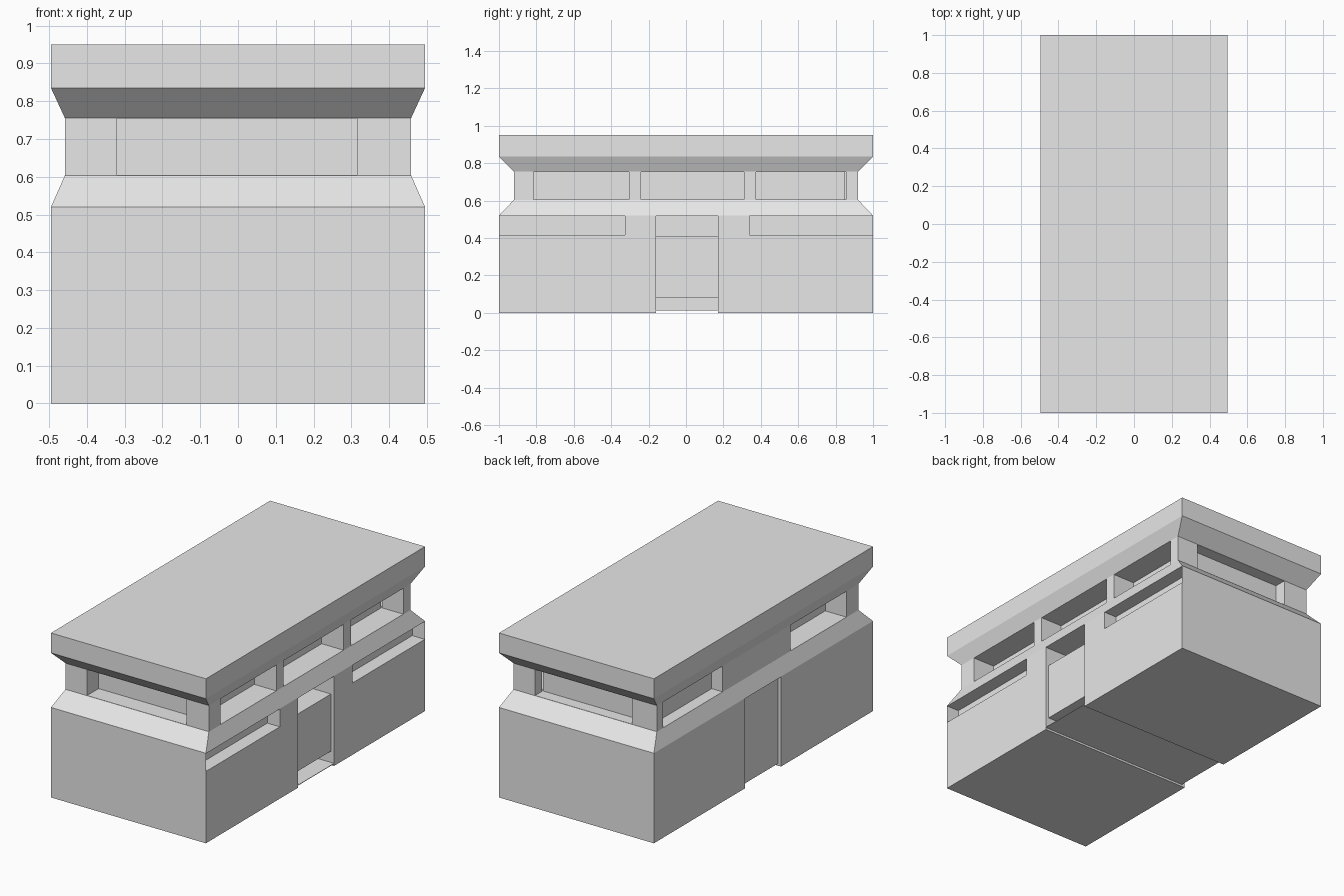
import bpy
import bmesh

cube = bpy.data.objects.get("Cube")
if cube:
    bpy.data.objects.remove(cube, do_unlink=True)

concrete = bpy.data.materials.new("concrete_grey")
concrete.use_nodes = True
grey = (0.8, 0.8, 0.8, 1)
concrete.diffuse_color = grey
concrete.node_tree.nodes["Principled BSDF"].inputs["Base Color"].default_value = grey


def make_object(name, bm):
    bmesh.ops.recalc_face_normals(bm, faces=bm.faces)
    mesh = bpy.data.meshes.new(name)
    bm.to_mesh(mesh)
    bm.free()
    obj = bpy.data.objects.new(name, mesh)
    bpy.context.collection.objects.link(obj)
    return obj


def stacked_rings(name, levels):
    """Rectangular rings (half x, half y, z) joined into a closed solid."""
    bm = bmesh.new()
    rings = [[bm.verts.new((sx * hx, sy * hy, z))
              for sx, sy in ((-1, -1), (1, -1), (1, 1), (-1, 1))]
             for hx, hy, z in levels]
    bm.faces.new(rings[0])
    bm.faces.new(rings[-1])
    for low, high in zip(rings, rings[1:]):
        for i in range(4):
            j = (i + 1) % 4
            bm.faces.new((low[i], low[j], high[j], high[i]))
    return make_object(name, bm)


def cut(target, x, y, z):
    """Subtract a box given by its ranges, then drop the cutter."""
    cutter = stacked_rings("cutter", [((x[1] - x[0]) / 2, (y[1] - y[0]) / 2, h) for h in z])
    cutter.location = (sum(x) / 2, sum(y) / 2, 0)
    cutter.hide_render = True
    mod = target.modifiers.new("opening", 'BOOLEAN')
    mod.operation = 'DIFFERENCE'
    mod.solver = 'EXACT'
    mod.object = cutter
    bpy.context.view_layer.update()
    bpy.context.view_layer.objects.active = target
    bpy.ops.object.modifier_apply(modifier=mod.name)
    bpy.data.objects.remove(cutter, do_unlink=True)


# Body: base block, sloped sill, window band, flared eave and flat roof
W, L = 0.495, 1.0
NECK_W, NECK_L = 0.458, 0.92
OUT = 1.2
body = stacked_rings("bunker_body", [
    (W, L, 0), (W, L, 0.52), (NECK_W, NECK_L, 0.604),
    (NECK_W, NECK_L, 0.755), (W, L, 0.835), (W, L, 0.95)])
body.data.materials.append(concrete)

# Window band openings
band = (0.605, 0.754)
for y in ((-0.815, -0.305), (-0.24, 0.31), (0.375, 0.855)):
    cut(body, (NECK_W - 0.14, OUT), y, band)
cut(body, (-OUT, -NECK_W + 0.135), (-0.81, -0.30), band)
cut(body, (-OUT, -NECK_W + 0.07), (0.32, 0.865), band)
cut(body, (-0.32, 0.315), (-OUT, -NECK_L + 0.105), band)
cut(body, (-0.30, 0.32), (NECK_L - 0.07, OUT), band)

# Long slots below the sill on the left side
for y in ((-0.998, -0.325), (0.34, 0.998)):
    cut(body, (W - 0.08, OUT), y, (0.415, 0.518))

# Doorways: gaps above and below the left door panel, then both recesses
door = (-0.16, 0.17)
for z in ((0.41, 0.518), (0.015, 0.08)):
    cut(body, (W - 0.15, OUT), door, z)
cut(body, (W - 0.02, OUT), door, (0.015, 0.518))
cut(body, (-OUT, -W + 0.02), door, (-0.1, 0.518))

# Shallow channel under the floor between the doorways
cut(body, (-OUT, OUT), door, (-0.1, 0.012))
